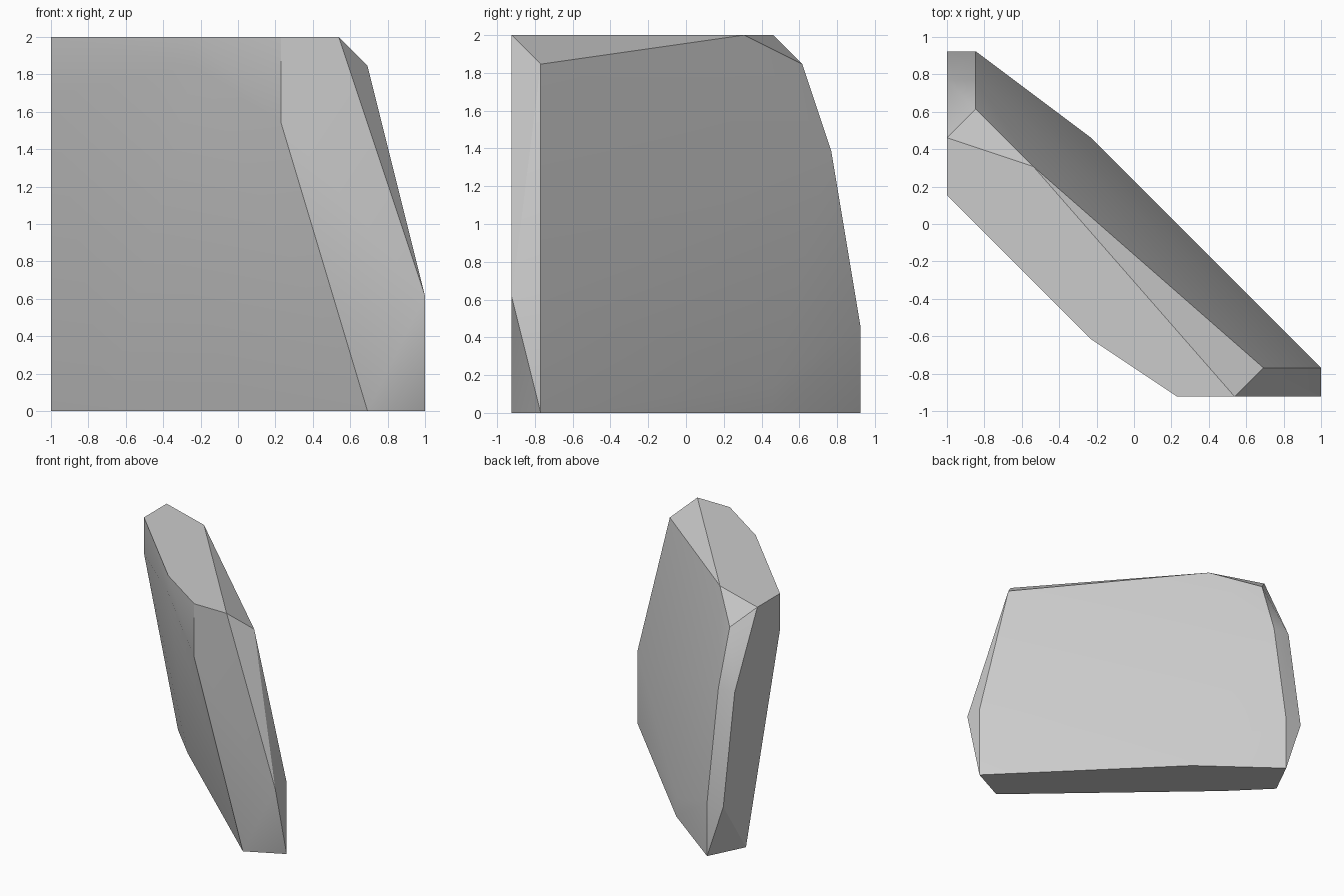
import bpy
import bmesh
from math import radians

cube = bpy.data.objects.get("Cube")
if cube:
    bpy.data.objects.remove(cube, do_unlink=True)

# Stone colour
stone = bpy.data.materials.new("stone_grey")
stone.use_nodes = True
grey = (0.6, 0.6, 0.6, 1)
stone.diffuse_color = grey
stone.node_tree.nodes["Principled BSDF"].inputs["Base Color"].default_value = grey

# Corners in half grid steps across and whole steps up, thirteen steps tall
STEP = 2 / 13
foot = [(13, -10, 0), (-3, 6, 0), (-11, 12, 0), (-13, 8, 0), (-9, 4, 0), (9, -12, 0)]
crown = [(7, -12, 13), (3, -12, 13), (-3, -8, 13), (-13, 2, 13), (-13, 6, 13), (-7, 4, 13)]
right_end = [(13, -10, 4), (13, -12, 4), (9, -10, 12), (3, -12, 10)]
left_end = [(-13, 2, 11), (-13, 10, 9), (-13, 12, 3), (-11, 12, 3), (-11, 8, 12)]
broad_faces = [(-11, 10, 9), (-3, 6, 1), (-3, -8, 12)]

# Slab: convex skin over the corners, coplanar faces merged
bm = bmesh.new()
for x, y, z in foot + crown + right_end + left_end + broad_faces:
    bm.verts.new((x * STEP / 2, y * STEP / 2, z * STEP))
hull = bmesh.ops.convex_hull(bm, input=bm.verts)
loose = {g for g in hull["geom_interior"] + hull["geom_unused"]
         if isinstance(g, bmesh.types.BMVert)}
bmesh.ops.delete(bm, geom=list(loose), context="VERTS")
bmesh.ops.dissolve_limit(bm, angle_limit=radians(0.5), verts=bm.verts, edges=bm.edges)
bmesh.ops.recalc_face_normals(bm, faces=bm.faces)

mesh = bpy.data.meshes.new("stone_slab")
bm.to_mesh(mesh)
bm.free()
mesh.materials.append(stone)
slab = bpy.data.objects.new("stone_slab", mesh)
bpy.context.collection.objects.link(slab)

# Soft shading over the broad faces, crisp outer edges
bpy.context.view_layer.objects.active = slab
slab.select_set(True)
bpy.ops.object.shade_smooth_by_angle(angle=radians(30))
